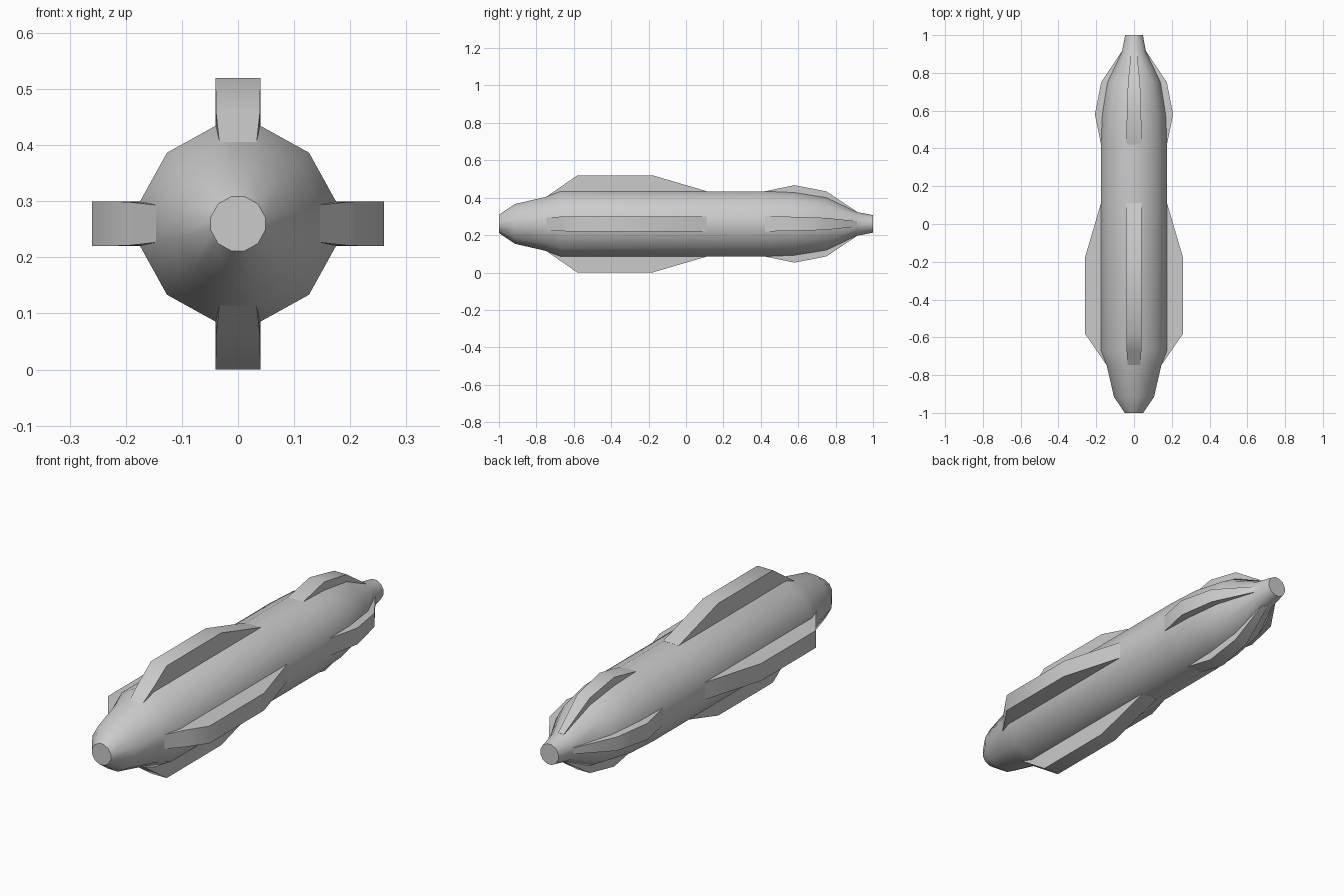
import bpy, bmesh, math
from mathutils import Matrix

if "Cube" in bpy.data.objects:
    bpy.data.objects.remove(bpy.data.objects["Cube"])

AXIS_Z = 0.26
SHAPE_ANGLES = (12.9, 45, 77.1)

# Hull profile: (y, radius)
HULL = [(-1, .05), (-.915, .109), (-.75, .148), (-.67, .179), (.1, .179),
        (.42, .179), (.58, .172), (.75, .144), (.91, .066), (1, .048)]

# Fin stations: (y, base height, outer height, half width)
FRONT_FIN = [(-.75, .10, .143, .033), (-.67, .13, .198, .039), (-.58, .13, .26, .04),
             (-.18, .13, .26, .04), (.11, .13, .175, .04)]
TAIL_FIN = [(.42, .13, .174, .04), (.58, .13, .207, .038),
            (.75, .10, .174, .032), (.915, .03, .064, .0145)]


def loft(bm, rings):
    """Skin a list of equal-length point rings and cap both ends."""
    loops = [[bm.verts.new(p) for p in ring] for ring in rings]
    n = len(loops[0])
    for a, b in zip(loops, loops[1:]):
        for i in range(n):
            j = (i + 1) % n
            bm.faces.new((a[i], a[j], b[j], b[i]))
    bm.faces.new(loops[0])
    bm.faces.new(loops[-1])


def finish(bm, name, angle):
    bmesh.ops.recalc_face_normals(bm, faces=bm.faces)
    mesh = bpy.data.meshes.new(name)
    bm.to_mesh(mesh)
    bm.free()
    obj = bpy.data.objects.new(name, mesh)
    obj.location.z = AXIS_Z
    bpy.context.collection.objects.link(obj)
    bpy.ops.object.select_all(action='DESELECT')
    obj.select_set(True)
    bpy.context.view_layer.objects.active = obj
    bpy.ops.object.shade_smooth_by_angle(angle=math.radians(angle))


# Twelve-sided hull
angles = [math.radians(q * 90 + a) for q in range(4) for a in SHAPE_ANGLES]
bm = bmesh.new()
loft(bm, [[(r * math.cos(a), y, r * math.sin(a)) for a in angles] for y, r in HULL])
finish(bm, "hull", 45)


# Four fins around the hull axis for each set
def fin_set(name, stations):
    for k in range(4):
        bm = bmesh.new()
        loft(bm, [[(-w, y, base), (w, y, base), (w, y, top), (-w, y, top)]
                  for y, base, top, w in stations])
        bm.transform(Matrix.Rotation(k * math.pi / 2, 4, 'Y'))
        finish(bm, f"{name}_{k + 1}", 40)


fin_set("front_fin", FRONT_FIN)
fin_set("tail_fin", TAIL_FIN)
